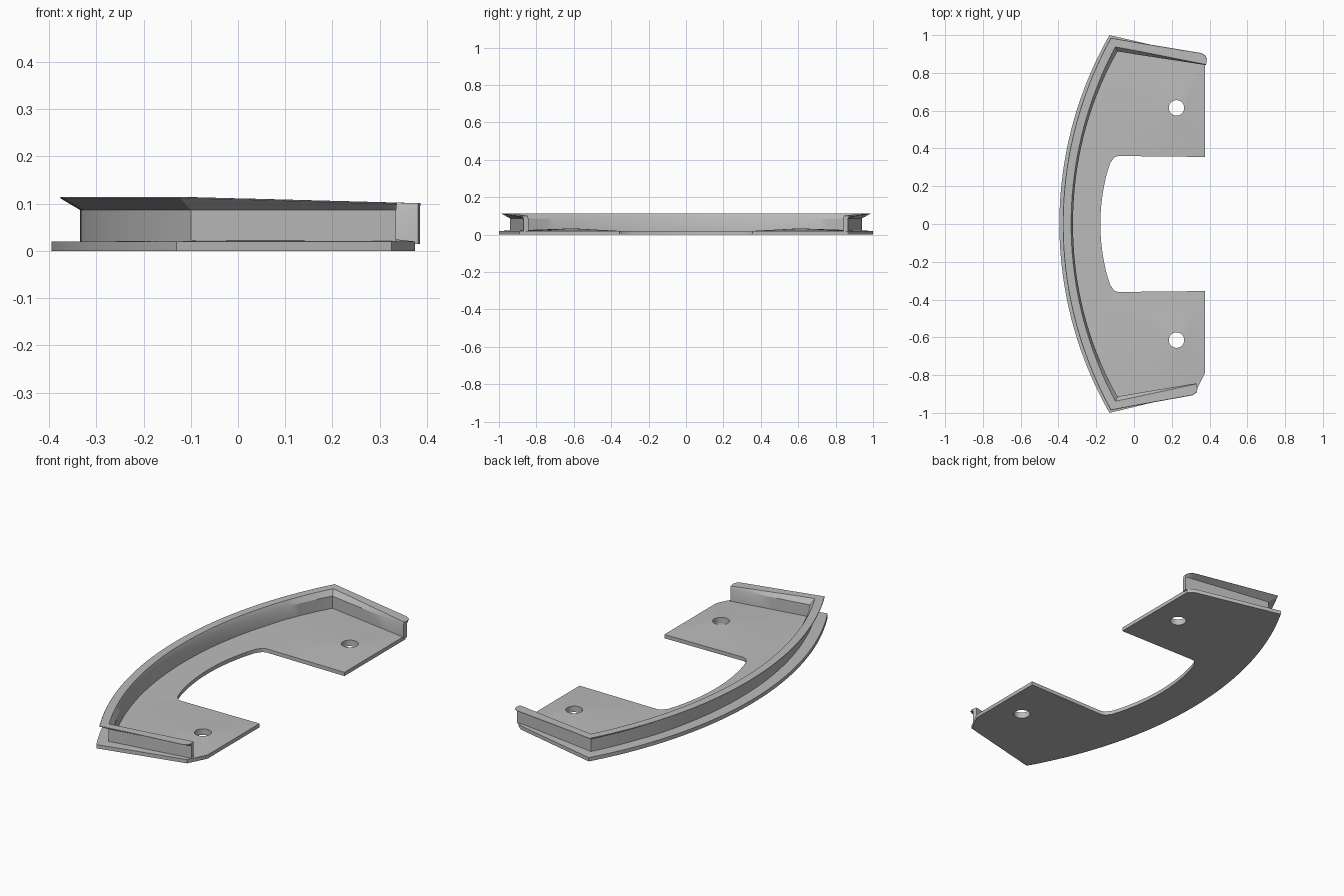
import bpy, bmesh, math
from mathutils import Vector

cube = bpy.data.objects.get("Cube")
if cube:
    bpy.data.objects.remove(cube)

grey = bpy.data.materials.new("plain_grey")
grey.use_nodes = True
colour = (0.5, 0.5, 0.5, 1)
grey.diffuse_color = colour
grey.node_tree.nodes["Principled BSDF"].inputs["Base Color"].default_value = colour


def finish(bm, name):
    bmesh.ops.recalc_face_normals(bm, faces=bm.faces)
    mesh = bpy.data.meshes.new(name)
    bm.to_mesh(mesh)
    bm.free()
    mesh.materials.append(grey)
    obj = bpy.data.objects.new(name, mesh)
    bpy.context.collection.objects.link(obj)
    bpy.ops.object.select_all(action='DESELECT')
    obj.select_set(True)
    bpy.context.view_layer.objects.active = obj
    bpy.ops.object.shade_smooth_by_angle(angle=math.radians(30))


def arc(x_mid, x_end, half, steps):
    """Shallow circular arc from y = -half to y = +half, bulging to -x."""
    sag = x_end - x_mid
    radius = (half * half + sag * sag) / (2 * sag)
    limit = math.asin(half / radius)
    angles = [limit * (2 * i / steps - 1) for i in range(steps + 1)]
    return [(x_mid + radius * (1 - math.cos(a)), radius * math.sin(a)) for a in angles]


# Base plate: C-shaped outline with two holes whose upper rims are slightly raised
outline = arc(-0.395, -0.13, 1.0, 48)
outline += [(0.345, 0.89), (0.375, 0.865), (0.375, 0.355), (-0.085, 0.36),
            (-0.105, 0.352), (-0.125, 0.325)]
outline += arc(-0.178, -0.14, 0.28, 16)[::-1]
outline += [(-0.125, -0.325), (-0.105, -0.352), (-0.085, -0.36), (0.375, -0.355),
            (0.375, -0.79), (0.325, -0.89)]


def circle(cx, cy, r, n=24):
    return [(cx + r * math.cos(math.tau * i / n), cy + r * math.sin(math.tau * i / n))
            for i in range(n)]


loops = [(outline, 0.02)] + [(circle(0.225, y, 0.041), 0.032) for y in (-0.615, 0.615)]
bm = bmesh.new()
caps = ([], [])
rims = []
for points, top in loops:
    pair = []
    for cap, z in zip(caps, (0, top)):
        ring = [bm.verts.new((x, y, z)) for x, y in points]
        cap += [bm.edges.new((ring[i - 1], ring[i])) for i in range(len(ring))]
        pair.append(ring)
    rims.append(pair)
for cap in caps:
    bmesh.ops.triangle_fill(bm, edges=cap, use_beauty=True, normal=(0, 0, 1))
for low, high in rims:
    for i in range(len(low)):
        bm.faces.new((low[i - 1], low[i], high[i], high[i - 1]))
finish(bm, "base_plate")

# Wall with outward flared lip: one cross-section swept along the outer edge
HALF = 0.94
path = []     # x, y, wall thickness, lip inner offset, lip width, lip height


def end_wall(end, sign):
    start = Vector((-0.10, sign * HALF))
    end = Vector(end)
    stations = []
    for t in (0.25, 0.5, 0.75, 0.93, 0.98, 1.0):
        p = start.lerp(end, t)
        lip = {0.98: 0.024, 1.0: 0.008}.get(t, 0.04 - 0.006 * t)
        stations.append((p.x, p.y, 0.025, -0.022 * t, lip, 0.114 - 0.013 * t))
    return stations


path += end_wall((0.335, -0.868), -1)[::-1]
for x, y in arc(-0.335, -0.10, HALF, 48):
    path.append((x, y, 0.012 + 0.012 * abs(y / HALF) ** 3, -0.002, 0.042, 0.114))
path += end_wall((0.385, 0.866), 1)

bm = bmesh.new()
rings = []
for i, (x, y, thick, inner, lip, top) in enumerate(path):
    here = Vector((x, y))
    normals = []
    for a, b in ((i - 1, i), (i, i + 1)):
        if a >= 0 and b < len(path):
            d = Vector(path[b][:2]) - Vector(path[a][:2])
            normals.append(Vector((-d.y, d.x)).normalized())
    out = sum(normals, Vector((0, 0))).normalized()
    out /= out.dot(normals[0])          # mitred corners
    section = [(0, 0.015), (0, 0.087), (lip, top - 0.002), (lip - 0.002, top),
               (inner, top), (-thick, 0.087), (-thick, 0.015)]
    rings.append([bm.verts.new((*(here + out * o), z)) for o, z in section])
for a, b in zip(rings, rings[1:]):
    for j in range(len(a)):
        bm.faces.new((a[j - 1], a[j], b[j], b[j - 1]))
bm.faces.new(rings[0])
bm.faces.new(rings[-1])
finish(bm, "flared_wall")
